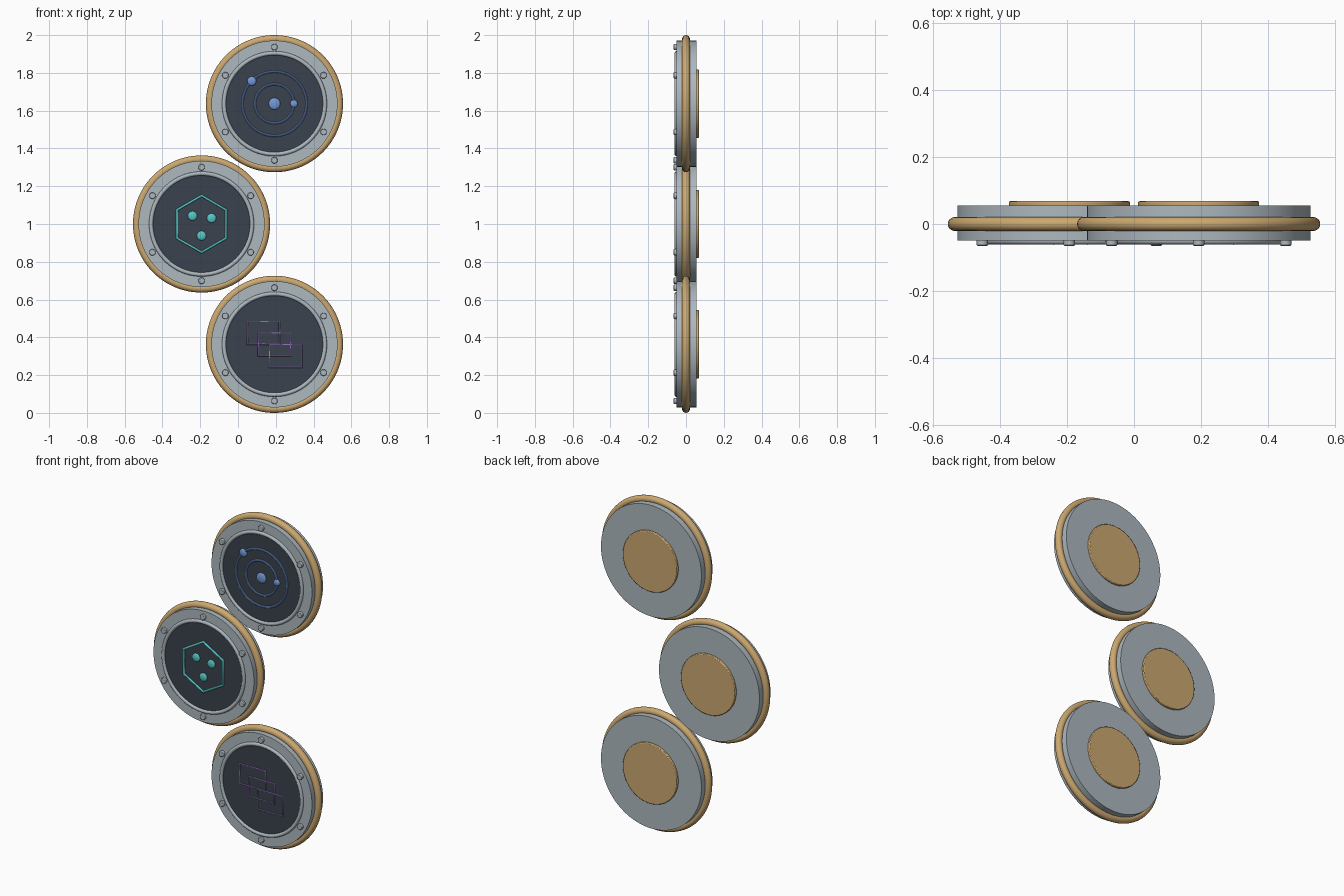
import bpy
from math import pi, sin, cos, radians

cube = bpy.data.objects.get("Cube")
if cube:
    bpy.data.objects.remove(cube, do_unlink=True)


def material(name, rgb):
    m = bpy.data.materials.new(name)
    m.use_nodes = True
    m.diffuse_color = (*rgb, 1)
    m.node_tree.nodes["Principled BSDF"].inputs["Base Color"].default_value = (*rgb, 1)
    return m


GOLD = material("brushed gold", (0.60, 0.39, 0.16))
STEEL = material("light steel", (0.42, 0.48, 0.52))
DARK = material("dark panel", (0.043, 0.055, 0.075))
BLUE = material("orbit blue", (0.17, 0.32, 0.69))
TEAL = material("hexagon teal", (0.09, 0.57, 0.57))
PURPLE = material("frame purple", (0.34, 0.19, 0.60))
FACE = -0.052      # depth of the dark panel surface


def finish(name, mat):
    ob = bpy.context.object
    ob.name = name
    ob.data.materials.append(mat)
    bpy.ops.object.shade_smooth_by_angle(angle=radians(35))
    return ob


def disc(name, mat, x, z, r, front, back, sides=64, bevel=0):
    bpy.ops.mesh.primitive_cylinder_add(vertices=sides, radius=r, depth=back - front,
                                        location=(x, (front + back) / 2, z),
                                        rotation=(pi / 2, 0, 0))
    ob = finish(name, mat)
    if bevel:
        mod = ob.modifiers.new("soft edge", 'BEVEL')
        mod.width = bevel
        mod.segments = 2
    return ob


def ring(name, mat, x, y, z, major, minor, sides=96, tube=16):
    bpy.ops.mesh.primitive_torus_add(major_segments=sides, minor_segments=tube,
                                     major_radius=major, minor_radius=minor,
                                     location=(x, y, z), rotation=(pi / 2, 0, 0))
    return finish(name, mat)


def dot(name, mat, x, z, r):
    bpy.ops.mesh.primitive_uv_sphere_add(segments=24, ring_count=12, radius=r,
                                         location=(x, FACE, z))
    bpy.context.object.scale.y = 0.010 / r
    return finish(name, mat)


def outline(name, mat, x, z, points, thickness):
    """Closed line of round tube lying on the panel."""
    cu = bpy.data.curves.new(name, 'CURVE')
    cu.dimensions = '3D'
    cu.bevel_depth = thickness
    cu.bevel_resolution = 2
    sp = cu.splines.new('POLY')
    sp.points.add(len(points) - 1)
    for p, (px, pz) in zip(sp.points, points):
        p.co = (px, 0, pz, 1)
    sp.use_cyclic_u = True
    ob = bpy.data.objects.new(name, cu)
    ob.location = (x, FACE - 0.001, z)
    cu.materials.append(mat)
    bpy.context.collection.objects.link(ob)


def medallion(label, x, z):
    disc(label + "_body", STEEL, x, z, 0.334, -0.05, 0.055, 96)
    ring(label + "_rim", GOLD, x, 0, z, 0.342, 0.021)
    ring(label + "_bezel", STEEL, x, -0.05, z, 0.267, 0.011)
    disc(label + "_panel", DARK, x, z, 0.262, FACE, -0.04, 96)
    disc(label + "_back_plate", GOLD, x, z, 0.181, 0.05, 0.068, 64, 0.004)
    for i in range(6):
        a = pi / 2 + i * pi / 3
        disc(f"{label}_rivet_{i + 1}", STEEL, x + 0.3 * cos(a), z + 0.3 * sin(a),
             0.017, -0.065, -0.045, 20, 0.003)


X, LOW, MID, HIGH = 0.193, 0.363, 1.0, 1.637

# Upper medallion with orbit emblem
medallion("upper", X, HIGH)
for name, r in (("inner_orbit", 0.103), ("outer_orbit", 0.17)):
    ring(name, BLUE, X, FACE, HIGH, r, 0.006, 72, 10)
dot("orbit_centre", BLUE, X, HIGH, 0.031)
dot("inner_satellite", BLUE, X + 0.103, HIGH, 0.02)
dot("outer_satellite", BLUE, X - 0.12, HIGH + 0.12, 0.024)

# Middle medallion with hexagon emblem
medallion("middle", -X, MID)
outline("hexagon_outline", TEAL, -X, MID,
        [(0.15 * sin(i * pi / 3), 0.15 * cos(i * pi / 3)) for i in range(6)], 0.007)
for i, (dx, dz) in enumerate(((-0.048, 0.043), (0.053, 0.031), (0, -0.062))):
    dot(f"hexagon_dot_{i + 1}", TEAL, -X + dx, MID + dz, 0.025)

# Lower medallion with three overlapping frames
medallion("lower", X, LOW)
for i in (-1, 0, 1):
    outline(f"frame_{i + 2}", PURPLE, X + i * 0.059, LOW - i * 0.061,
            [(-0.085, -0.06), (0.085, -0.06), (0.085, 0.06), (-0.085, 0.06)], 0.005)
